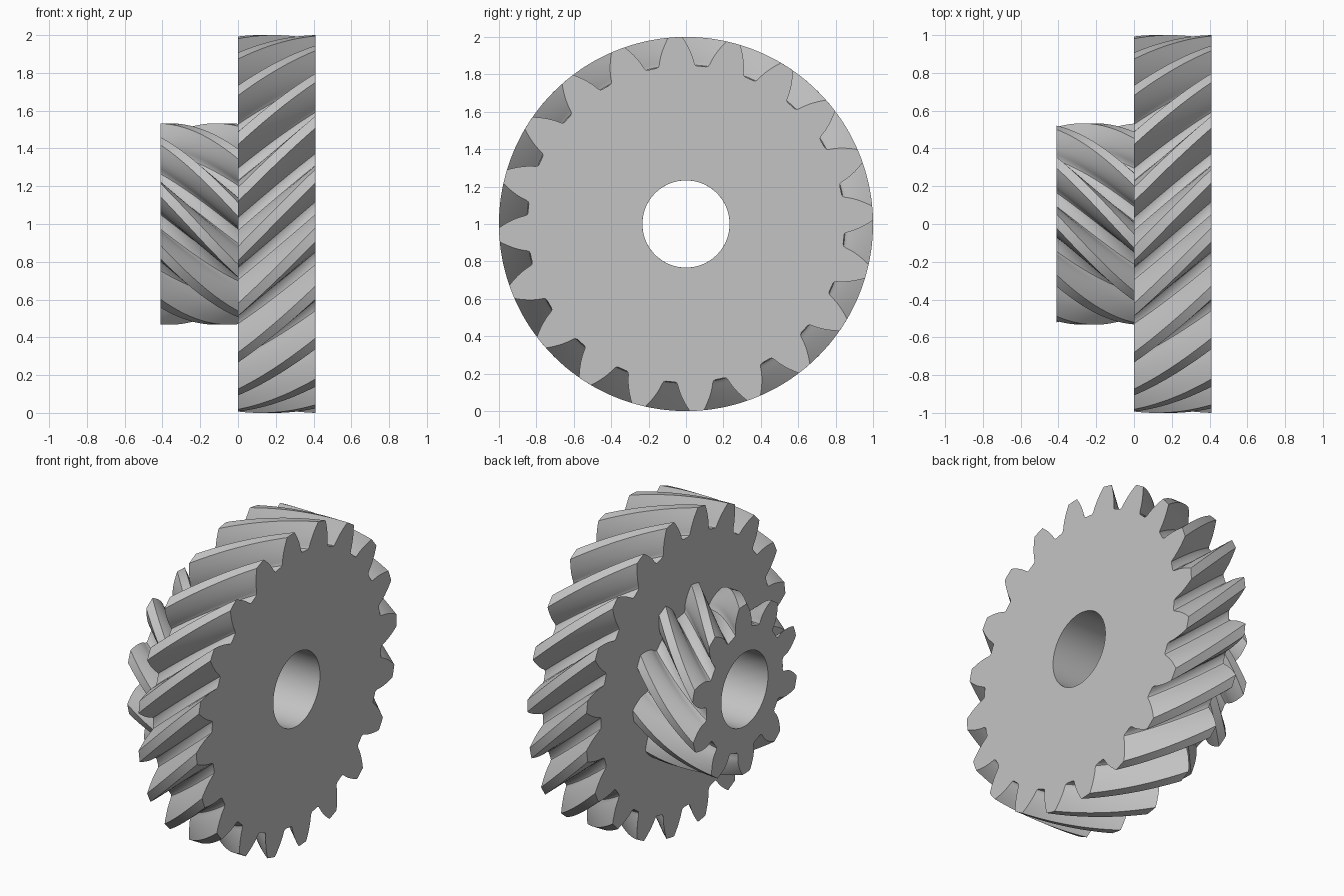
import bpy
import bmesh
from math import acos, atan, tan, cos, sin, radians, pi

if "Cube" in bpy.data.objects:
    bpy.data.objects.remove(bpy.data.objects["Cube"])

BORE = 0.233
HELIX = radians(43)
PRESSURE = atan(tan(radians(20)) / cos(HELIX))
STEPS = 20

# Plain grey material shared by both gears
grey = bpy.data.materials.new("Light grey")
grey.use_nodes = True
colour = (0.55, 0.55, 0.55, 1)
grey.diffuse_color = colour
grey.node_tree.nodes["Principled BSDF"].inputs["Base Color"].default_value = colour


def involute(a):
    return tan(a) - a


def tooth_half(teeth, pitch, root, tip):
    """(radius, angle) from the tooth centre line out to the root corner."""
    base = pitch * cos(PRESSURE)
    low = max(base, root + 0.02)
    points = [(tip, 0)]
    for i in range(8):
        r = tip + (low - tip) * i / 7
        half = pi / (2 * teeth) + involute(PRESSURE) - involute(acos(min(1, base / r)))
        points.append((r, half))
    # Small fillet into the gap floor
    half = points[-1][1]
    points.append((root + 0.014, half + 0.002 / root))
    points.append((root + 0.004, half + 0.008 / root))
    points.append((root, half + 0.018 / root))
    return points


def helical_gear(name, teeth, pitch, root, tip, x0, x1, phase, twist, cap_end=True):
    """Twisted involute gear with a bore; phase is a tooth angle at x0."""
    half = tooth_half(teeth, pitch, root, tip)
    tooth = [(r, -a) for r, a in reversed(half[1:])] + half + [(root, pi / teeth)]
    profile = [(r, a + 2 * pi * k / teeth) for k in range(teeth) for r, a in tooth]
    count = len(profile)
    bm = bmesh.new()

    def ring(step, bore):
        t = step / STEPS
        x, turn = x0 + (x1 - x0) * t, phase + twist * t
        return [bm.verts.new((x, (bore or r) * cos(a + turn), 1 + (bore or r) * sin(a + turn)))
                for r, a in profile]

    # Toothed surface out, bore back: the bands between them are the end faces
    rings = [ring(s, None) for s in range(STEPS + 1)]
    rings += [ring(s, BORE) for s in range(STEPS, -1, -1)]
    for k, a in enumerate(rings):
        if k == STEPS and not cap_end:
            continue
        b = rings[(k + 1) % len(rings)]
        for j in range(count):
            n = (j + 1) % count
            bm.faces.new((a[j], a[n], b[n], b[j]))

    mesh = bpy.data.meshes.new(name)
    bm.to_mesh(mesh)
    bm.free()
    mesh.materials.append(grey)
    obj = bpy.data.objects.new(name, mesh)
    bpy.context.collection.objects.link(obj)
    bpy.ops.object.select_all(action='DESELECT')
    obj.select_set(True)
    bpy.context.view_layer.objects.active = obj
    bpy.ops.object.shade_smooth_by_angle(angle=radians(30))
    return obj


# Wide wheel on the +x half, narrow pinion with the opposite hand on the -x half
TURN = radians(23.7)
helical_gear("large_gear", 20, 0.932, 0.847, 1.0, 0, 0.41, radians(3.3) + TURN, -TURN)
helical_gear("small_gear", 10, 0.466, 0.381, 0.533, -0.41, 0, radians(16.3), 2 * TURN,
             cap_end=False)
